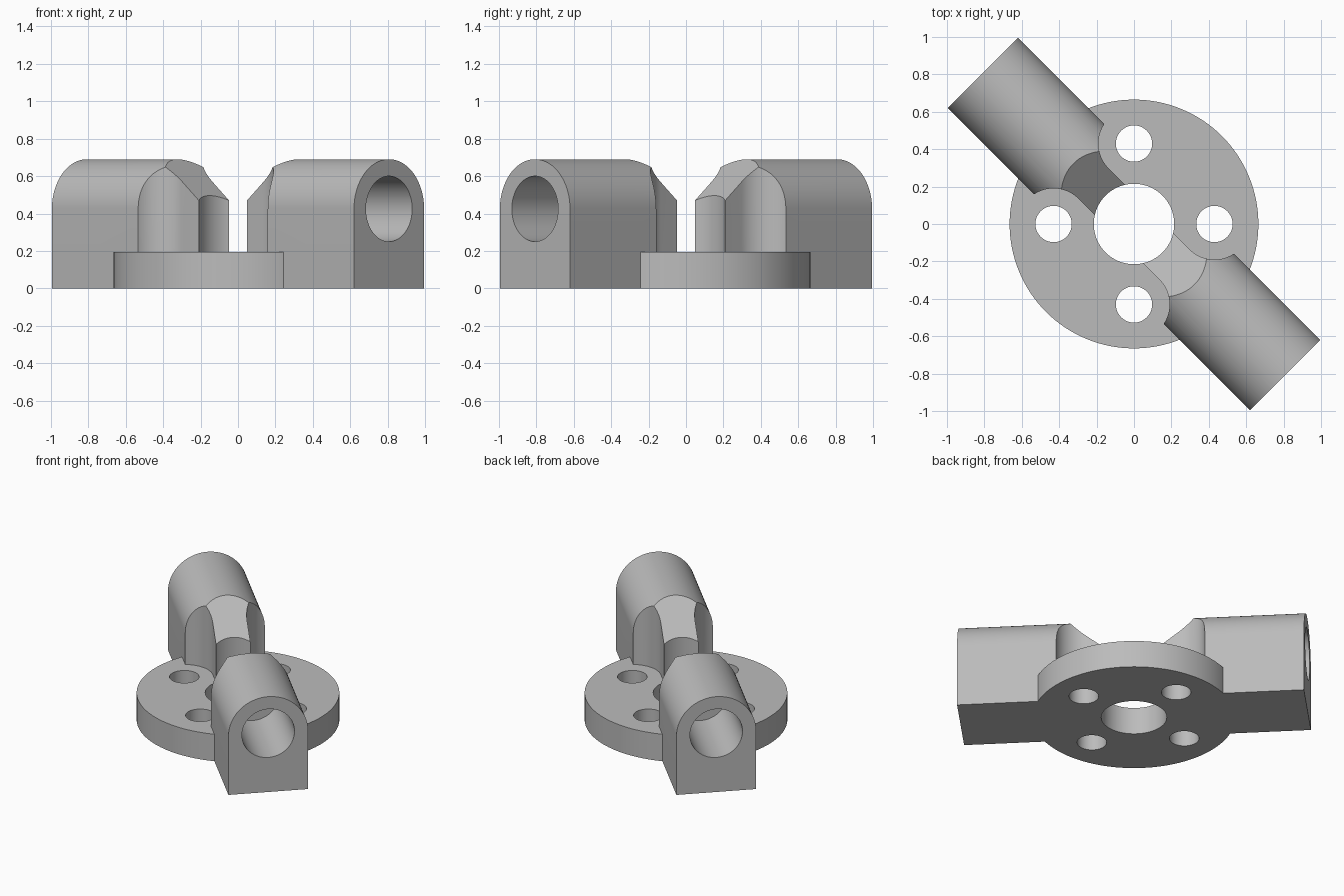
import bpy, bmesh, math
from mathutils import Matrix

cube = bpy.data.objects.get("Cube")
if cube:
    bpy.data.objects.remove(cube, do_unlink=True)

DISC_R, DISC_H = 0.665, 0.195
HALF_W, AXIS_Z, ARM_END = 0.265, 0.425, 1.142
BOLT = 0.43 / math.sqrt(2)      # bolt offset along and across the arm axis

grey = bpy.data.materials.new("plain grey")
grey.use_nodes = True
color = (0.5, 0.5, 0.5, 1)
grey.diffuse_color = color
grey.node_tree.nodes["Principled BSDF"].inputs["Base Color"].default_value = color


def arc(cx, cy, r, start, end, steps):
    angles = [math.radians(start + (end - start) * i / steps) for i in range(steps + 1)]
    return [(cx + r * math.cos(a), cy + r * math.sin(a)) for a in angles]


def circle(cx, cy, r, steps=96):
    return arc(cx, cy, r, 0, 360, steps)[:-1]


def prism(name, profile, axis, low, high):
    """Extrude a closed 2D profile along the given axis."""
    place = {"x": lambda a, b, t: (t, a, b),
             "y": lambda a, b, t: (a, t, b),
             "z": lambda a, b, t: (a, b, t)}[axis]
    bm = bmesh.new()
    ends = [[bm.verts.new(place(a, b, t)) for a, b in profile] for t in (low, high)]
    for ring in ends:
        bm.faces.new(ring)
    n = len(profile)
    for i in range(n):
        j = (i + 1) % n
        bm.faces.new((ends[0][i], ends[0][j], ends[1][j], ends[1][i]))
    bmesh.ops.recalc_face_normals(bm, faces=bm.faces)
    mesh = bpy.data.meshes.new(name)
    bm.to_mesh(mesh)
    bm.free()
    mesh.materials.append(grey)
    obj = bpy.data.objects.new(name, mesh)
    bpy.context.collection.objects.link(obj)
    return obj


def combine(target, tool, operation):
    """Apply a boolean and discard the tool."""
    mod = target.modifiers.new("combine", "BOOLEAN")
    mod.operation, mod.object, mod.solver = operation, tool, "EXACT"
    bpy.context.view_layer.update()
    graph = bpy.context.evaluated_depsgraph_get()
    mesh = bpy.data.meshes.new_from_object(target.evaluated_get(graph))
    target.modifiers.clear()
    target.data = mesh
    bpy.data.objects.remove(tool, do_unlink=True)


def make_arm(name):
    # arched block
    arch = arc(0, AXIS_Z, HALF_W, 0, 180, 64) + [(-HALF_W, 0), (HALF_W, 0)]
    arm = prism(name, arch, "x", 0.1, ARM_END)
    # blind bore from the outer end
    combine(arm, prism("bore", circle(0, AXIS_Z, 0.175), "x", 0.56, 1.3), "DIFFERENCE")
    # sloped inner face
    slope = [(0, 0.324), (0.6, 0.804), (0, 0.804)]
    combine(arm, prism("slope", slope, "y", -0.4, 0.4), "DIFFERENCE")
    # clearance slots beside the bolt holes
    for side in (-1, 1):
        slot = arc(BOLT, BOLT, 0.19, -90, 90, 48) + [(0, BOLT + 0.19), (0, BOLT - 0.19)]
        slot = [(x, side * y) for x, y in slot]
        combine(arm, prism("slot", slot, "z", 0.1, 0.9), "DIFFERENCE")
    return arm


# round base with the two opposite arms
hub = prism("mounting_hub", circle(0, 0, DISC_R, 128), "z", 0, DISC_H)
for turn in (0, math.pi):
    arm = make_arm("arm")
    arm.data.transform(Matrix.Rotation(turn, 4, "Z"))
    combine(hub, arm, "UNION")

# centre hole and four bolt holes
combine(hub, prism("centre_hole", circle(0, 0, 0.215), "z", -0.2, 0.9), "DIFFERENCE")
for sx in (-1, 1):
    for sy in (-1, 1):
        hole = circle(sx * BOLT, sy * BOLT, 0.097, 64)
        combine(hub, prism("bolt_hole", hole, "z", -0.2, 0.9), "DIFFERENCE")

# turn the arms onto the diagonal and shade
hub.data.transform(Matrix.Rotation(math.radians(-45), 4, "Z"))
bpy.ops.object.select_all(action="DESELECT")
hub.select_set(True)
bpy.context.view_layer.objects.active = hub
bpy.ops.object.shade_smooth_by_angle(angle=math.radians(25))
